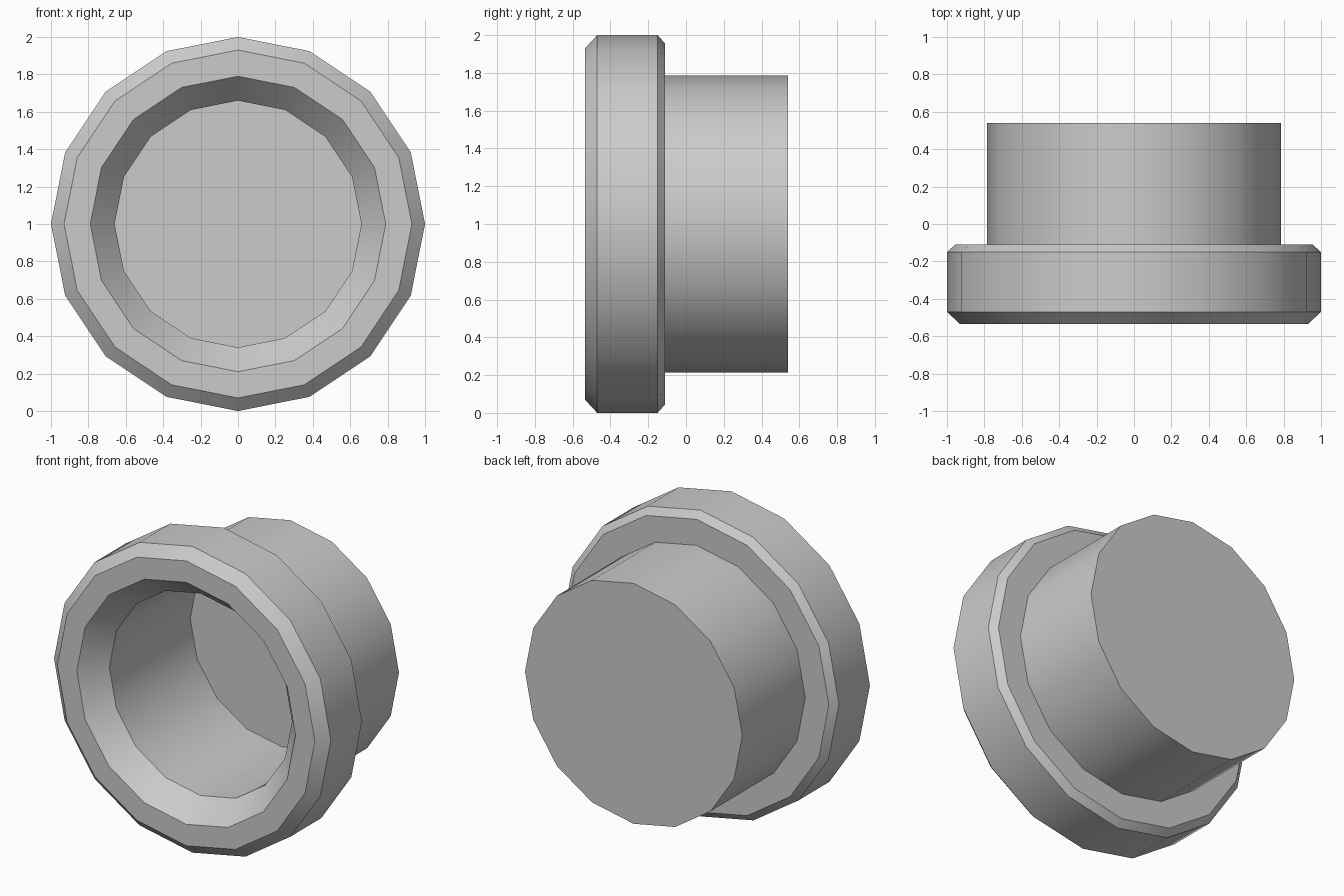
import bpy, bmesh, math

if "Cube" in bpy.data.objects:
    bpy.data.objects.remove(bpy.data.objects["Cube"])

SIDES = 16

# Half section as (radius, y): inner floor, bore, rim, flange, barrel, back
profile = [
    (0.66, 0.45), (0.66, -0.385), (0.79, -0.535),
    (0.93, -0.535), (1.0, -0.47), (1.0, -0.15), (0.955, -0.11),
    (0.785, -0.11), (0.785, 0.54),
]

bm = bmesh.new()


def ring(radius, y):
    return [bm.verts.new((radius * math.cos(2 * math.pi * i / SIDES), y,
                          1 + radius * math.sin(2 * math.pi * i / SIDES)))
            for i in range(SIDES)]


# Walls between neighbouring rings
rings = [ring(r, y) for r, y in profile]
for a, b in zip(rings, rings[1:]):
    for i in range(SIDES):
        j = (i + 1) % SIDES
        bm.faces.new((a[i], a[j], b[j], b[i]))

# Floor of the bore and closed back
bm.faces.new(rings[0])
bm.faces.new(rings[-1])
bmesh.ops.recalc_face_normals(bm, faces=bm.faces)

mesh = bpy.data.meshes.new("flanged_cup")
bm.to_mesh(mesh)
bm.free()
cup = bpy.data.objects.new("flanged_cup", mesh)
bpy.context.collection.objects.link(cup)

# Smooth sides, crisp chamfers
bpy.context.view_layer.objects.active = cup
cup.select_set(True)
bpy.ops.object.shade_smooth_by_angle(angle=math.radians(30))
